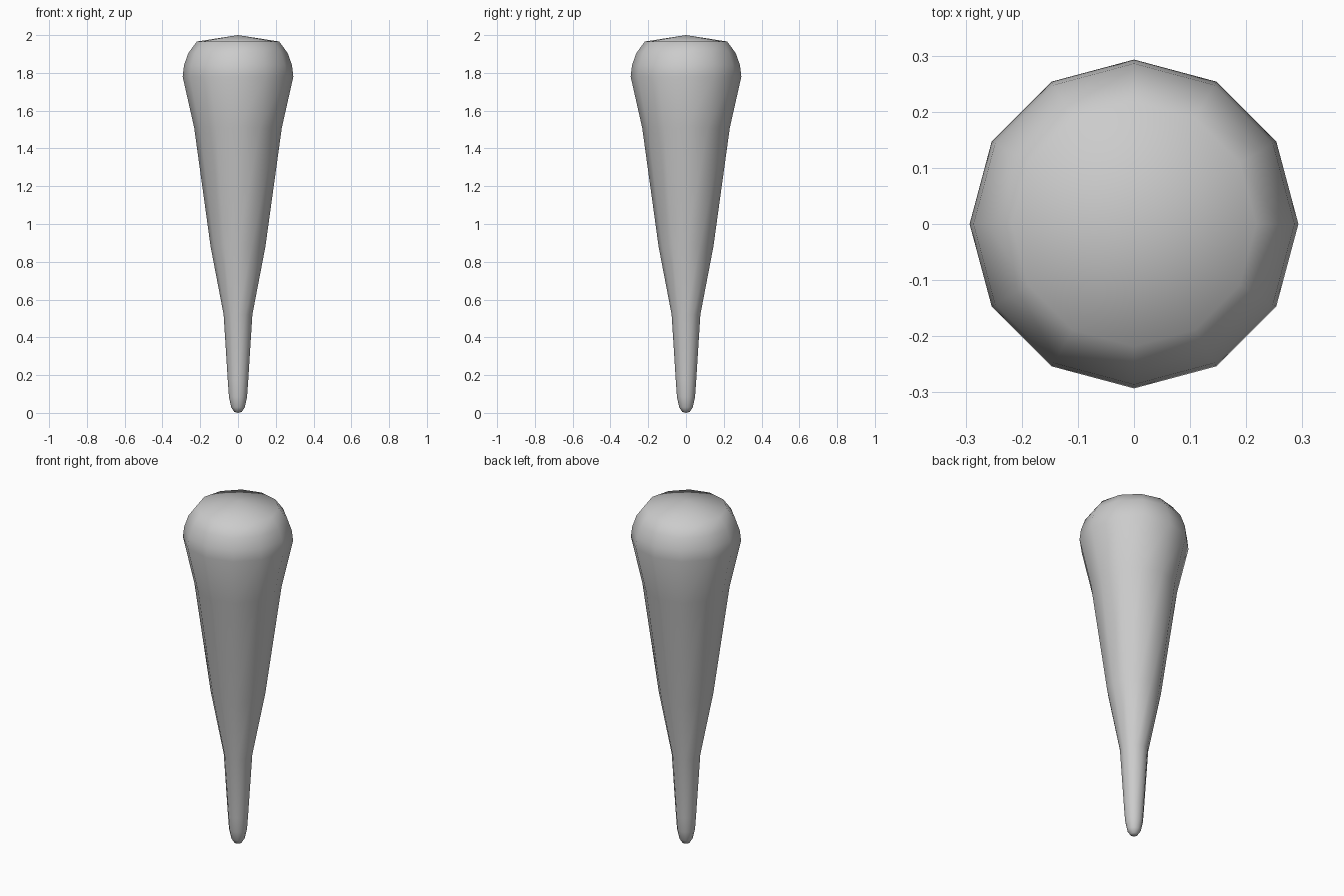
import bpy, bmesh
from math import cos, sin, pi

if "Cube" in bpy.data.objects:
    bpy.data.objects.remove(bpy.data.objects["Cube"])

SIDES = 12
# Lathe profile (radius, height) from tip to crown
PROFILE = [(0.02, 0.005), (0.036, 0.03), (0.048, 0.085), (0.054, 0.17),
           (0.076, 0.52), (0.145, 0.88), (0.232, 1.51), (0.293, 1.78),
           (0.286, 1.84), (0.263, 1.905), (0.218, 1.966)]

bm = bmesh.new()
rings = [[bm.verts.new((r * cos(2 * pi * i / SIDES), r * sin(2 * pi * i / SIDES), z))
          for i in range(SIDES)] for r, z in PROFILE]
bottom = bm.verts.new((0, 0, 0))
top = bm.verts.new((0, 0, 2))

# Side walls and both shallow cone caps
for i in range(SIDES):
    j = (i + 1) % SIDES
    for a, b in zip(rings, rings[1:]):
        bm.faces.new((a[i], a[j], b[j], b[i]))
    bm.faces.new((bottom, rings[0][j], rings[0][i]))
    bm.faces.new((top, rings[-1][i], rings[-1][j]))
for f in bm.faces:
    f.smooth = True

mesh = bpy.data.meshes.new("tapered_club")
bm.to_mesh(mesh)
bm.free()
club = bpy.data.objects.new("tapered_club", mesh)
bpy.context.collection.objects.link(club)
